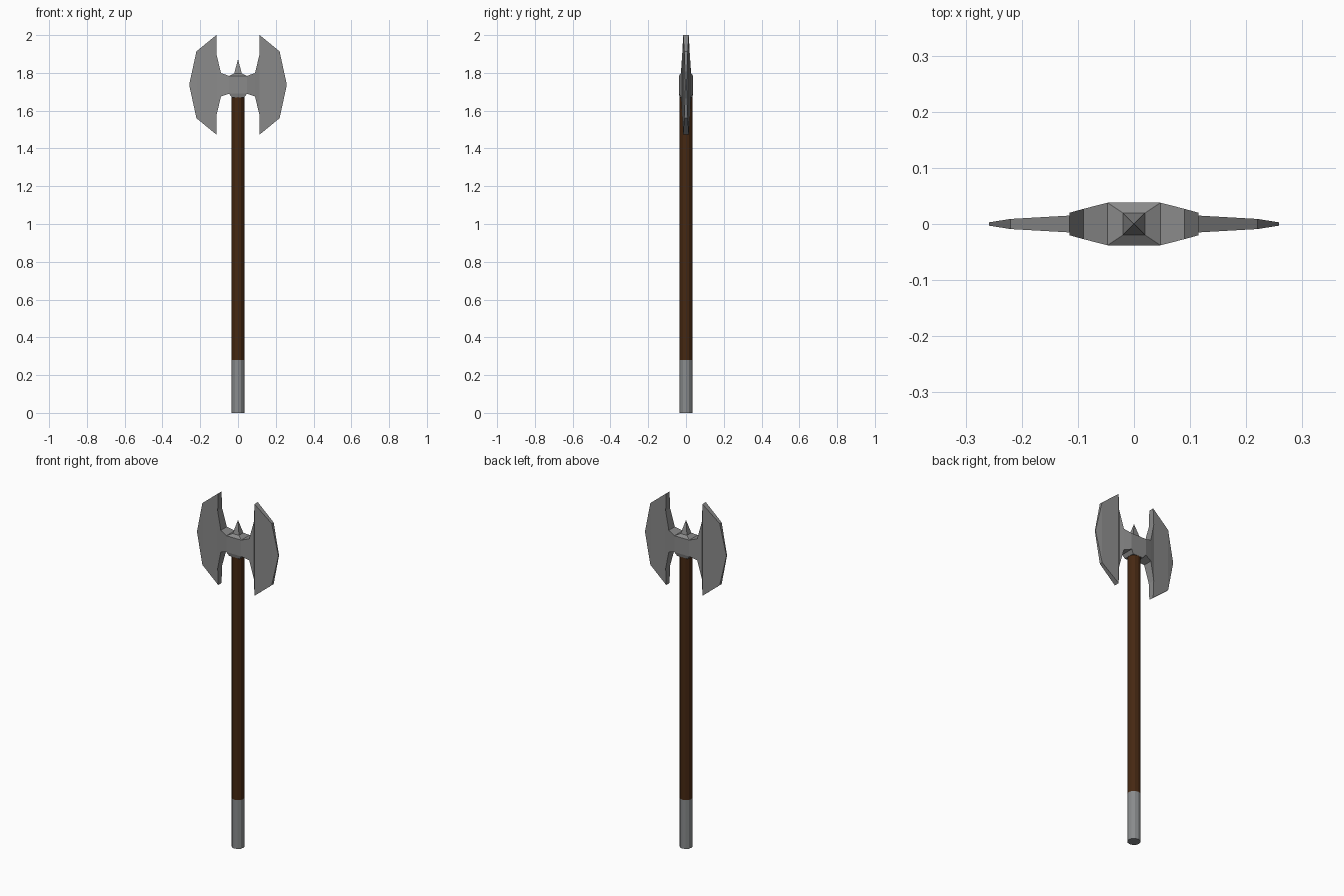
import bpy, bmesh
from mathutils import Vector

if "Cube" in bpy.data.objects:
    bpy.data.objects.remove(bpy.data.objects["Cube"])


def material(name, color):
    mat = bpy.data.materials.new(name)
    mat.diffuse_color = (*color, 1)
    mat.use_nodes = True
    mat.node_tree.nodes["Principled BSDF"].inputs["Base Color"].default_value = mat.diffuse_color
    return mat


wood = material("wood", (0.06, 0.021, 0.006))
steel = material("steel", (0.255, 0.255, 0.255))
butt_steel = material("butt_steel", (0.25, 0.26, 0.265))


def loft(name, sections):
    """Skin a list of 4-point rings and cap both ends."""
    bm = bmesh.new()
    rings = [[bm.verts.new(p) for p in ring] for ring in sections]
    for a, b in zip(rings, rings[1:]):
        for i in range(4):
            j = (i + 1) % 4
            bm.faces.new((a[i], a[j], b[j], b[i]))
    bm.faces.new(rings[0])
    bm.faces.new(rings[-1])
    bmesh.ops.recalc_face_normals(bm, faces=bm.faces)
    mesh = bpy.data.meshes.new(name)
    bm.to_mesh(mesh)
    bm.free()
    mesh.materials.append(steel)
    obj = bpy.data.objects.new(name, mesh)
    bpy.context.collection.objects.link(obj)
    return obj


def rect_x(x, hy, hz, zc=1.737):
    return [Vector((x, sy * hy, zc + sz * hz))
            for sy, sz in ((-1, -1), (1, -1), (1, 1), (-1, 1))]


def rect_z(z, hx, hy):
    return [Vector((sx * hx, sy * hy, z))
            for sx, sy in ((-1, -1), (1, -1), (1, 1), (-1, 1))]


def rod(name, radius, z0, z1, mat, sides=12):
    bpy.ops.mesh.primitive_cylinder_add(vertices=sides, radius=radius,
                                        depth=z1 - z0, location=(0, 0, (z0 + z1) / 2))
    obj = bpy.context.object
    obj.name = name
    obj.data.materials.append(mat)
    return obj


# Shaft: wooden handle and metal butt
rod("handle", 0.034, 0.28, 1.69, wood)
rod("handle_butt", 0.034, 0.0, 0.28, butt_steel)

# Double-bladed head: x, half thickness, half height from centre to edge
half = [(0.047, 0.038, 0.047), (0.09, 0.027, 0.062), (0.115, 0.02, 0.165),
        (0.115, 0.015, 0.263), (0.22, 0.009, 0.177), (0.258, 0.003, 0.003)]
loft("axe_head", [rect_x(-x, y, z) for x, y, z in reversed(half)]
     + [rect_x(x, y, z) for x, y, z in half])

# Top spike and bottom collar
loft("top_spike", [rect_z(1.784, 0.047, 0.038), rect_z(1.797, 0.02, 0.02),
                   rect_z(1.87, 0.0005, 0.0005)])
loft("bottom_collar", [rect_z(1.67, 0.033, 0.033), rect_z(1.69, 0.047, 0.038)])
